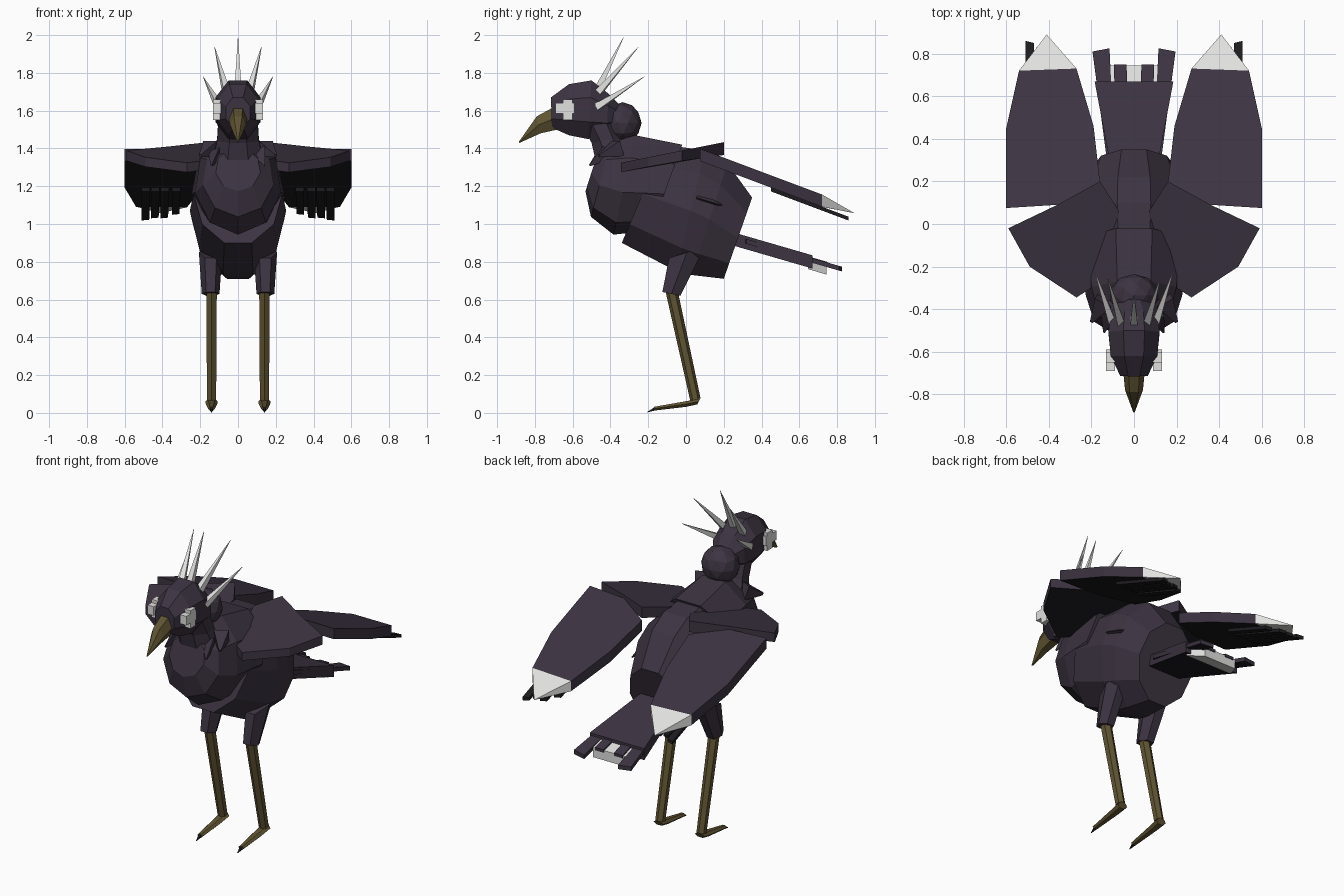
import bpy, bmesh, math
from mathutils import Vector

cube = bpy.data.objects.get("Cube")
if cube:
    bpy.data.objects.remove(cube, do_unlink=True)


def material(name, rgb):
    m = bpy.data.materials.new(name)
    m.use_nodes = True
    col = (*rgb, 1)
    m.diffuse_color = col
    bsdf = m.node_tree.nodes["Principled BSDF"]
    bsdf.inputs["Base Color"].default_value = col
    bsdf.inputs["Roughness"].default_value = 0.9
    return m


PLUM = material("plum feathers", (0.046, 0.034, 0.054))
BLACK = material("black underfeathers", (0.013, 0.011, 0.014))
WHITE = material("white feathers", (0.75, 0.75, 0.74))
OLIVE = material("olive horn", (0.115, 0.088, 0.032))


def finish(name, bm, *mats):
    """Turn a bmesh into a flat-shaded object; a second material goes underneath."""
    bmesh.ops.recalc_face_normals(bm, faces=bm.faces)
    bm.normal_update()
    if len(mats) > 1:
        for f in bm.faces:
            f.material_index = int(f.normal.z < -0.5)
    me = bpy.data.meshes.new(name)
    bm.to_mesh(me)
    bm.free()
    for m in mats:
        me.materials.append(m)
    ob = bpy.data.objects.new(name, me)
    bpy.context.collection.objects.link(ob)
    return ob


def skin(name, loops, *mats):
    """Bridge equal-length point loops and cap both ends."""
    bm = bmesh.new()
    rows = [[bm.verts.new(p) for p in loop] for loop in loops]
    n = len(rows[0])
    for a, b in zip(rows, rows[1:]):
        for i in range(n):
            j = (i + 1) % n
            bm.faces.new((a[i], a[j], b[j], b[i]))
    bm.faces.new(rows[0])
    bm.faces.new(rows[-1])
    bmesh.ops.remove_doubles(bm, verts=bm.verts, dist=0.0005)
    return finish(name, bm, *mats)


def loft(name, rings, sides, mat, x=0):
    """Rings are (top y, top z, bottom y, bottom z, half width)."""
    loops = []
    k = 1 / math.cos(math.pi / sides)
    for ty, tz, by, bz, hw in rings:
        loop = []
        for i in range(sides):
            a = 2 * math.pi * (i + 0.5) / sides
            t = 0.5 + 0.5 * k * math.cos(a)
            loop.append((x + hw * math.sin(a), by + (ty - by) * t, bz + (tz - bz) * t))
        loops.append(loop)
    return skin(name, loops, mat)


def limb(name, p, q, r1, r2, sides, mat):
    """Tapered prism from p to q."""
    p, q = Vector(p), Vector(q)
    rot = (q - p).to_track_quat('Z', 'Y')
    loops = []
    for c, r in ((p, r1), (q, r2)):
        loops.append([c + rot @ Vector((r * math.cos(a), r * math.sin(a), 0))
                      for a in (2 * math.pi * (i + 0.5) / sides for i in range(sides))])
    return skin(name, loops, mat)


def plate(name, outline, top, thick, *mats, side=1):
    """Slab over an (x, y) outline whose top follows top(y); thick may vary with y."""
    upper = [(side * x, y, top(y)) for x, y in outline]
    lower = [(side * x, y, top(y) - thick(y)) for x, y in outline]
    return skin(name, [upper, lower], *mats)


# Body and chest
loft("body", [(-0.12, 1.42, -0.34, 0.90, 0.235), (0.10, 1.39, -0.05, 0.75, 0.255),
              (0.22, 1.32, 0.03, 0.73, 0.245), (0.35, 1.14, 0.20, 0.71, 0.19)], 10, PLUM)
loft("chest", [(-0.46, 1.40, -0.53, 1.18, 0.12), (-0.40, 1.43, -0.50, 1.05, 0.19),
               (-0.27, 1.47, -0.38, 0.96, 0.23), (-0.02, 1.42, -0.18, 0.98, 0.25)], 9, PLUM)

# Neck, head and nape
loft("neck", [(-0.28, 1.36, -0.47, 1.30, 0.15), (-0.34, 1.46, -0.50, 1.43, 0.12),
              (-0.40, 1.62, -0.56, 1.54, 0.11)], 8, PLUM)
loft("head", [(-0.715, 1.67, -0.71, 1.51, 0.07), (-0.62, 1.74, -0.62, 1.47, 0.118),
              (-0.50, 1.76, -0.52, 1.45, 0.13), (-0.41, 1.69, -0.42, 1.47, 0.115),
              (-0.34, 1.62, -0.35, 1.52, 0.06)], 8, PLUM)
bm = bmesh.new()
bmesh.ops.create_icosphere(bm, subdivisions=2, radius=1)
for v in bm.verts:
    v.co = Vector((0.115 * v.co.x, -0.335 + 0.1 * v.co.y, 1.535 + 0.11 * v.co.z))
finish("nape", bm, PLUM)

# Beak
loft("beak", [(-0.68, 1.63, -0.68, 1.50, 0.052), (-0.79, 1.57, -0.77, 1.48, 0.042),
              (-0.885, 1.435, -0.88, 1.43, 0.004)], 6, OLIVE)

# Crest spikes
for n, (bx, bz, tip) in enumerate([(0, 1.71, (0, -0.33, 1.99)),
                                   (0.06, 1.69, (0.125, -0.25, 1.94)),
                                   (0.10, 1.62, (0.185, -0.22, 1.78))]):
    for s in (1, -1) if bx else (1,):
        limb(f"crest_spike_{n}", (s * bx, -0.47, bz), (s * tip[0], tip[1], tip[2]),
             0.026, 0.001, 4, WHITE)


def wing_top(y):
    return 1.40 - 0.375 * (y - 0.07) - max(0, y - 0.72) * 0.2


def wing_thick(y):
    return 0.065 * min(1, (0.892 - y) / 0.17)


def arm_top(y):
    return 1.325 + 0.2 * (y + 0.34)


def tail_top(y):
    return 0.95 - 0.29 * (y - 0.27)


for s, label in ((1, "left"), (-1, "right")):
    # Eye patch
    for y0, y1, z0, z1 in ((-0.69, -0.59, 1.585, 1.64), (-0.65, -0.60, 1.55, 1.66)):
        skin(f"{label}_eye_patch", [[(s * x, y0, z0), (s * x, y1, z0), (s * x, y1, z1), (s * x, y0, z1)]
                                    for x in (0.09, 0.132)], WHITE)
    # Ruff feathers and side tuft
    limb(f"{label}_ruff", (s * 0.11, -0.42, 1.38), (s * 0.14, -0.51, 1.31), 0.05, 0.005, 3, PLUM)
    limb(f"{label}_ruff_back", (s * 0.14, -0.36, 1.40), (s * 0.20, -0.46, 1.36), 0.06, 0.01, 4, PLUM)
    limb(f"{label}_side_tuft", (s * 0.215, 0.06, 1.14), (s * 0.235, 0.19, 1.10), 0.035, 0.004, 3, PLUM)

    # Inner wing
    plate(f"{label}_inner_wing",
          [(0.07, 0.06), (0.16, 0.20), (0.36, 0.09), (0.59, -0.02), (0.49, -0.20),
           (0.27, -0.345), (0.20, -0.30), (0.07, -0.10)],
          arm_top, lambda y: 0.05 + 0.06 * max(0, y + 0.1), PLUM, BLACK, side=s)
    # Outer wing and white tip
    plate(f"{label}_outer_wing",
          [(0.16, 0.20), (0.36, 0.09), (0.60, 0.075), (0.60, 0.45), (0.54, 0.72),
           (0.27, 0.73), (0.19, 0.46)], wing_top, wing_thick, PLUM, BLACK, side=s)
    plate(f"{label}_wing_tip", [(0.54, 0.72), (0.41, 0.89), (0.27, 0.73)],
          wing_top, wing_thick, WHITE, side=s)
    # Feathers under the wing tip
    for x, end in ((0.33, 0.78), (0.39, 0.83), (0.44, 0.83), (0.49, 0.86)):
        plate(f"{label}_under_feather",
              [(x - 0.025, 0.45), (x + 0.02, 0.45), (x + 0.02, end), (x - 0.02, end - 0.01)],
              lambda y: 1.335 - 0.375 * (y - 0.07), lambda y: 0.02, BLACK, side=s)

    # Outer tail feather
    plate(f"{label}_tail_feather", [(0.09, 0.30), (0.13, 0.32), (0.195, 0.81), (0.115, 0.825)],
          lambda y: tail_top(y) - 0.015, lambda y: 0.025, PLUM, BLACK, side=s)
    plate(f"{label}_inner_tail_feather", [(0.03, 0.60), (0.09, 0.60), (0.095, 0.75), (0.035, 0.75)],
          lambda y: tail_top(y) - 0.012, lambda y: 0.018, PLUM, BLACK, side=s)

    # Thigh, shin and foot
    loft(f"{label}_thigh", [(0.10, 0.88, -0.09, 0.82, 0.062), (-0.03, 0.62, -0.125, 0.64, 0.047)],
         6, PLUM, x=s * 0.145)
    limb(f"{label}_shin", (s * 0.14, -0.075, 0.64), (s * 0.14, 0.05, 0.07), 0.032, 0.028, 6, OLIVE)
    loft(f"{label}_foot", [(0.075, 0.075, 0.06, 0.045, 0.033), (0.0, 0.062, 0.0, 0.032, 0.03),
                           (-0.17, 0.032, -0.17, 0.012, 0.018)], 6, OLIVE, x=s * 0.14)
    limb(f"{label}_claw", (s * 0.14, -0.165, 0.021), (s * 0.14, -0.205, 0.004), 0.012, 0.002, 4, BLACK)

# Tail fan with a white end
plate("tail", [(-0.10, 0.22), (0.10, 0.22), (0.185, 0.67), (-0.185, 0.67)],
      tail_top, lambda y: 0.07, PLUM, BLACK)
plate("tail_white_end", [(-0.16, 0.645), (0.16, 0.645), (0.11, 0.745), (-0.11, 0.745)],
      lambda y: tail_top(y) - 0.02, lambda y: 0.06, WHITE)
